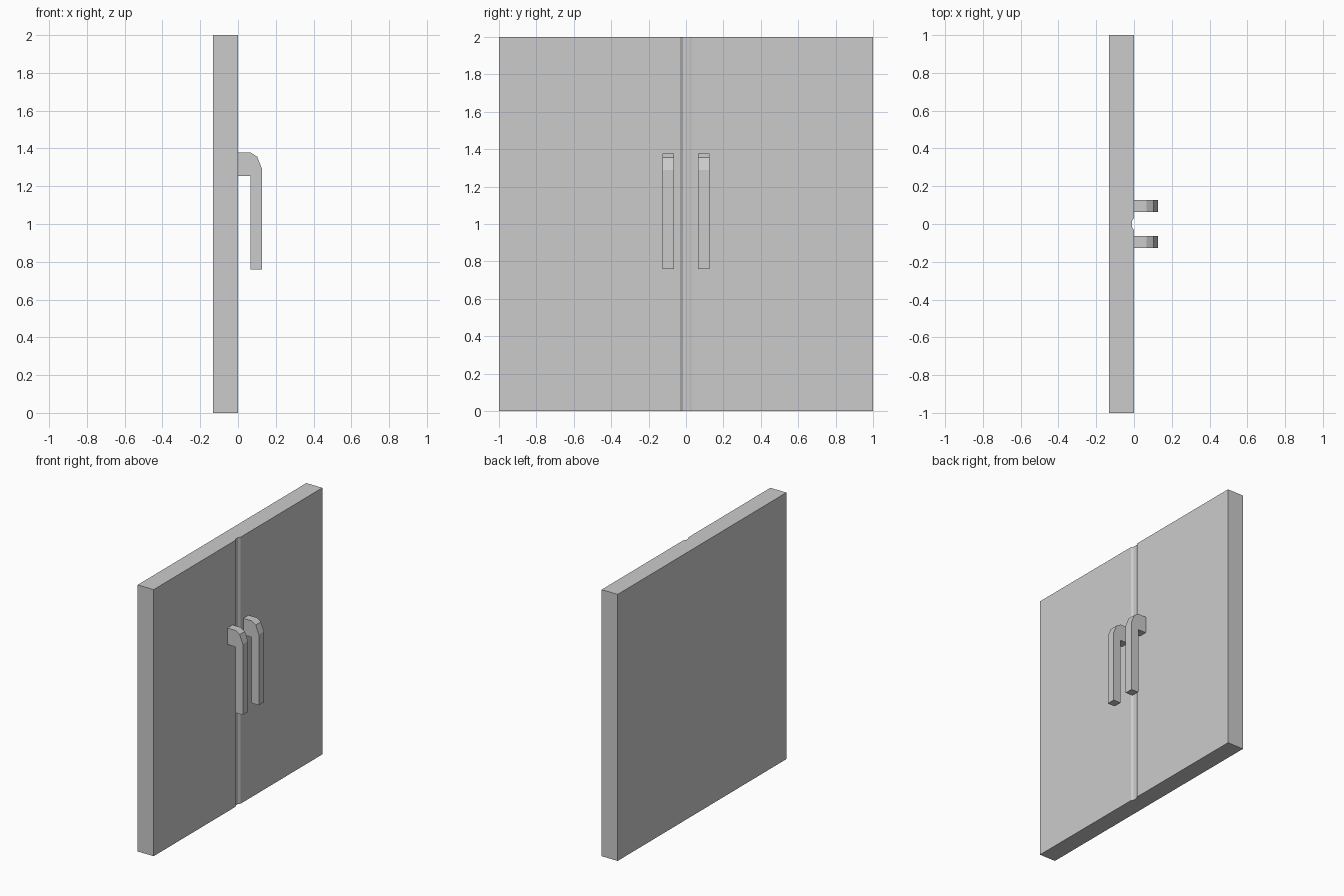
import bpy, bmesh
from mathutils import Vector

if "Cube" in bpy.data.objects:
    bpy.data.objects.remove(bpy.data.objects["Cube"])


def extrude_profile(name, points, offset):
    """Closed planar profile swept along a straight offset."""
    bm = bmesh.new()
    face = bm.faces.new([bm.verts.new(p) for p in points])
    res = bmesh.ops.extrude_face_region(bm, geom=[face])
    verts = [g for g in res["geom"] if isinstance(g, bmesh.types.BMVert)]
    bmesh.ops.translate(bm, verts=verts, vec=Vector(offset))
    bmesh.ops.recalc_face_normals(bm, faces=bm.faces[:])
    mesh = bpy.data.meshes.new(name)
    bm.to_mesh(mesh)
    bm.free()
    obj = bpy.data.objects.new(name, mesh)
    bpy.context.collection.objects.link(obj)
    return obj


# Door slab with the shallow bevelled groove where the two leaves meet
slab = [(-0.133, -1), (0, -1), (0, -0.032), (-0.011, -0.016),
        (-0.011, 0.016), (0, 0.032), (0, 1), (-0.133, 1)]
extrude_profile("double_door", [(x, y, 0) for x, y in slab], (0, 0, 2))

# Hooked pull handles, one on each side of the groove
hook = [(0, 1.378), (0.067, 1.378), (0.102, 1.356), (0.128, 1.29),
        (0.128, 0.76), (0.067, 0.76), (0.067, 1.255), (0, 1.255)]
for side, y in (("left", -0.126), ("right", 0.064)):
    extrude_profile(f"{side}_handle", [(x, y, z) for x, z in hook], (0, 0.062, 0))
